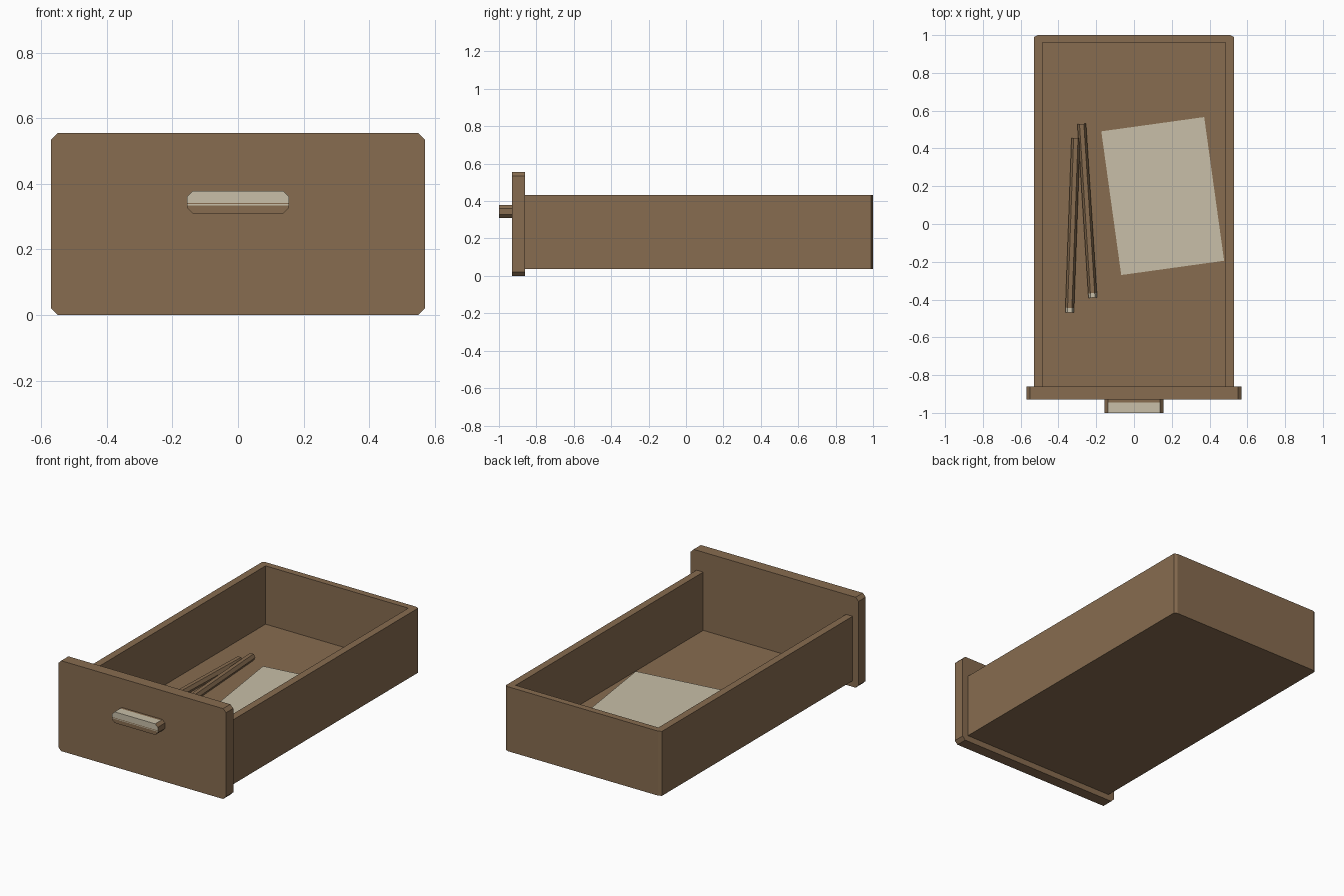
import bpy
import bmesh
import math
from mathutils import Matrix, Vector

if "Cube" in bpy.data.objects:
    bpy.data.objects.remove(bpy.data.objects["Cube"], do_unlink=True)


def make_material(name, color):
    mat = bpy.data.materials.new(name)
    mat.use_nodes = True
    mat.diffuse_color = color
    mat.node_tree.nodes["Principled BSDF"].inputs["Base Color"].default_value = color
    return mat


wood = make_material("brown wood", (0.242, 0.150, 0.080, 1))
cream = make_material("cream", (0.578, 0.521, 0.392, 1))


def prism(name, outline, low, high, mats, vertical=True, cuts=(), rule=None, matrix=None):
    """Extrude an outline along z, or along y when not vertical, then colour by rule."""
    bm = bmesh.new()
    verts = [bm.verts.new((a, b, low) if vertical else (a, low, b)) for a, b in outline]
    face = bm.faces.new(verts)
    step = Vector((0, 0, high - low)) if vertical else Vector((0, high - low, 0))
    grown = bmesh.ops.extrude_face_region(bm, geom=[face], use_keep_orig=True)["geom"]
    bmesh.ops.translate(bm, vec=step, verts=[v for v in grown if isinstance(v, bmesh.types.BMVert)])
    bmesh.ops.recalc_face_normals(bm, faces=bm.faces)
    for point, normal in cuts:
        geom = bm.verts[:] + bm.edges[:] + bm.faces[:]
        bmesh.ops.bisect_plane(bm, geom=geom, plane_co=point, plane_no=normal)
    bm.normal_update()
    if rule:
        for f in bm.faces:
            f.material_index = int(rule(f.calc_center_median(), f.normal))
    mesh = bpy.data.meshes.new(name)
    bm.to_mesh(mesh)
    bm.free()
    for mat in mats:
        mesh.materials.append(mat)
    obj = bpy.data.objects.new(name, mesh)
    bpy.context.collection.objects.link(obj)
    if matrix:
        obj.matrix_world = matrix
    return obj


def chamfered(half_w, low, high, c):
    """Rectangle outline with cut corners."""
    right = [(half_w - c, low), (half_w, low + c), (half_w, high - c), (half_w - c, high)]
    return right + [(-x, z) for x, z in reversed(right)]


def rectangle(w, d):
    return [(-w, -d), (w, -d), (w, d), (-w, d)]


# Drawer walls: one U-shaped outline with trimmed back corners
half = [(0.485, 0.96), (0.485, -0.86), (0.53, -0.86), (0.53, 0.99), (0.51, 1.0)]
prism("drawer_walls", half + [(-x, y) for x, y in reversed(half)], 0.037, 0.433, [wood])

# Drawer floor
prism("drawer_floor", rectangle(0.485, 0.91), 0.037, 0.075, [wood],
      matrix=Matrix.Translation((0, 0.05, 0)))

# Front panel
prism("front_panel", chamfered(0.57, 0.0, 0.555, 0.02), -0.93, -0.86, [wood], vertical=False)


# Handle with pale upper half and thin pale line
def handle_pale(c, n):
    if n.y < -0.9:
        return c.z > 0.342 or 0.334 < c.z < 0.338
    return n.z > 0.9 and c.y < -0.945


handle_cuts = [((0, 0, z), (0, 0, 1)) for z in (0.334, 0.338, 0.342)]
handle_cuts.append(((0, -0.945, 0), (0, 1, 0)))
prism("handle", chamfered(0.155, 0.31, 0.378, 0.017), -1.0, -0.93, [wood, cream],
      vertical=False, cuts=handle_cuts, rule=handle_pale)

# Sheet of paper
prism("paper_sheet", rectangle(0.275, 0.384), 0.075, 0.08, [cream],
      matrix=Matrix.Translation((0.152, 0.148, 0)) @ Matrix.Rotation(math.radians(7.9), 4, "Z"))

# Two hexagonal pencils with pale tips
hexagon = [(0.023 * math.cos(i * math.pi / 3), 0.02 * (1 + math.sin(i * math.pi / 3) / math.sin(math.pi / 3)))
           for i in range(6)]
for name, back, front in (("left_pencil", (-0.277, 0.53), (-0.218, -0.39)),
                          ("right_pencil", (-0.308, 0.455), (-0.341, -0.468))):
    direction = Vector(back) - Vector(front)
    length = direction.length
    turn = Matrix.Rotation(math.atan2(direction.y, direction.x) - math.pi / 2, 4, "Z")
    prism(name, hexagon, 0, length, [wood, cream], vertical=False,
          cuts=[((0, 0.024, 0), (0, 1, 0))], rule=lambda c, n: c.y < 0.024,
          matrix=Matrix.Translation((front[0], front[1], 0.075)) @ turn)
